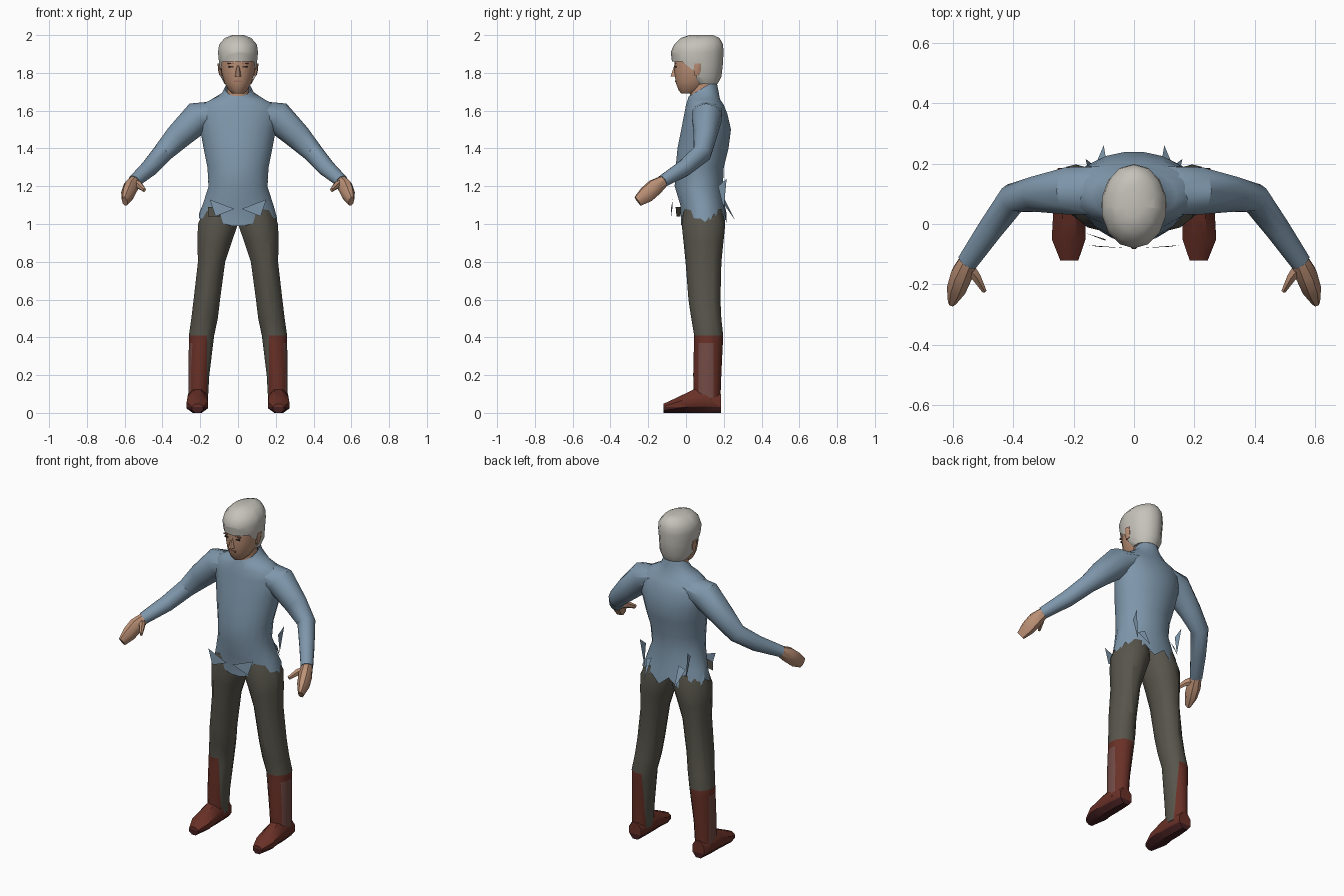
import bpy, bmesh, math
from mathutils import Vector

cube = bpy.data.objects.get("Cube")
if cube:
    bpy.data.objects.remove(cube)


def material(name, *rgb):
    m = bpy.data.materials.new(name)
    m.use_nodes = True
    m.diffuse_color = (*rgb, 1)
    m.node_tree.nodes["Principled BSDF"].inputs["Base Color"].default_value = (*rgb, 1)
    return m


BLUE = material("sweater blue", .21, .31, .41)
OLIVE = material("trouser olive", .095, .09, .07)
RED = material("boot red", .14, .03, .02)
WORN = material("worn boot red", .17, .07, .06)
MAROON = material("sole maroon", .06, .014, .015)
HAIR = material("hair pale grey", .56, .54, .49)
SKIN = material("skin", .50, .28, .18)
DARK = material("eye dark brown", .05, .03, .025)
LIP = material("lip", .33, .15, .11)

made = []


def finish(name, bm, mats, mirror=False):
    bmesh.ops.recalc_face_normals(bm, faces=bm.faces)
    mesh = bpy.data.meshes.new(name)
    bm.to_mesh(mesh)
    bm.free()
    for m in mats:
        mesh.materials.append(m)
    obj = bpy.data.objects.new(name, mesh)
    bpy.context.scene.collection.objects.link(obj)
    if mirror:
        obj.modifiers.new("Mirror", "MIRROR").use_mirror_merge = False
    made.append(obj)
    return obj


def skin_rings(rings, caps=True):
    """Join rings of points into a tube."""
    bm = bmesh.new()
    loops = [[bm.verts.new(p) for p in ring] for ring in rings]
    n = len(loops[0])
    for a, b in zip(loops, loops[1:]):
        for i in range(n):
            j = (i + 1) % n
            bm.faces.new((a[i], a[j], b[j], b[i]))
    if caps:
        bm.faces.new(loops[0])
        bm.faces.new(loops[-1])
    return bm


def oval(centre, u, v, n):
    k = 1 / math.cos(math.pi / n)
    angles = [(i + .5) * math.tau / n for i in range(n)]
    return [Vector(centre) + u * k * math.cos(a) + v * k * math.sin(a) for a in angles]


def column(sections, n=16, caps=True):
    """Sections: height, centre x, front y, back y, half width, tilt."""
    rings = []
    for z, x, front, back, half, *tilt in sections:
        v = Vector((0, (back - front) / 2, 0))
        if tilt:
            v.z = tilt[0] * v.y
        rings.append(oval((x, (front + back) / 2, z), Vector((half, 0, 0)), v, n))
    return skin_rings(rings, caps)


def limb(path, n=10, along=None):
    """Path: x, y, z, horizontal radius, other radius."""
    pts = [Vector(p[:3]) for p in path]
    rings = []
    for i, p in enumerate(path):
        t = along or pts[min(i + 1, len(pts) - 1)] - pts[max(i - 1, 0)]
        u = t.cross(Vector((0, 0, 1))).normalized()
        v = u.cross(t).normalized()
        rings.append(oval(pts[i], u * p[3], v * p[4], n))
    return skin_rings(rings)


def cut(bm, co, normal):
    geom = bm.verts[:] + bm.edges[:] + bm.faces[:]
    bmesh.ops.bisect_plane(bm, geom=geom, plane_co=co, plane_no=normal)


def box(name, centre, size, mat, mirror=False):
    bm = bmesh.new()
    bmesh.ops.create_cube(bm, size=1)
    bmesh.ops.scale(bm, vec=size, verts=bm.verts)
    bmesh.ops.translate(bm, vec=centre, verts=bm.verts)
    return finish(name, bm, [mat], mirror)


# Sweater body with a ragged hem
bm = column([
    (1.03, 0, -.025, .215, .207), (1.1, 0, -.03, .205, .188), (1.2, 0, -.06, .195, .155),
    (1.3, 0, -.055, .2, .162), (1.4, 0, -.045, .225, .182), (1.5, 0, -.025, .238, .2),
    (1.58, 0, -.01, .22, .215), (1.63, 0, .0, .2, .195), (1.66, 0, .01, .18, .14),
    (1.69, 0, .01, .17, .085, .3), (1.72, 0, .015, .16, .068, .6)], 20, False)
hem = [v for v in bm.verts if v.co.z < 1.04]
for i, v in enumerate(hem):
    if v.co.y < .1:
        v.co.z -= .05 * max(0, 1 - abs(v.co.x) / .17)
    else:
        v.co.z += .025 if i % 2 else -.03
finish("sweater_body", bm, [BLUE])

# Sleeves, hands and thumbs
finish("sleeves", limb([
    (.1, .11, 1.6, .08, .05), (.21, .11, 1.565, .078, .082), (.32, .1, 1.46, .058, .066),
    (.4, .085, 1.375, .048, .052), (.47, -.01, 1.295, .042, .044),
    (.55, -.125, 1.225, .034, .032)]), [BLUE], True)
finish("hands", limb([
    (.545, -.115, 1.23, .028, .028), (.568, -.165, 1.195, .036, .042),
    (.585, -.21, 1.155, .032, .042), (.6, -.255, 1.12, .014, .028)], 8), [SKIN], True)
finish("thumbs", limb([
    (.55, -.14, 1.21, .02, .024), (.522, -.175, 1.205, .015, .018),
    (.495, -.222, 1.18, .007, .01)], 6), [SKIN], True)

# Trouser legs, with the outer half of each shin covered by a boot shaft
bm = column([
    (1.08, .09, -.01, .19, .088), (1, .106, -.02, .205, .106), (.9, .125, -.01, .195, .09),
    (.8, .14, 0, .185, .072), (.6, .165, .015, .18, .07), (.5, .177, .03, .185, .07),
    (.41, .193, .045, .195, .067), (.2, .207, .04, .185, .055),
    (.06, .212, .045, .18, .052)], 14)
cut(bm, (.165, 0, 0), (1, 0, 0))
for y in (.065, .145):
    cut(bm, (0, y, 0), (0, 1, 0))
for z in (.08, .37):
    cut(bm, (0, 0, z), (0, 0, 1))
bm.normal_update()
for f in bm.faces:
    c = f.calc_center_median()
    if c.z < .41 and c.x > .165:
        panel = .065 < c.y < .145 and .08 < c.z < .37 and c.x > .22
        f.material_index = 2 if panel else 1
finish("legs", bm, [OLIVE, RED, WORN], True)

# Boot feet with dark toes and soles
bm = limb([
    (.212, .185, .05, .04, .05), (.214, .1, .065, .053, .065), (.214, .04, .062, .053, .062),
    (.216, -.05, .04, .056, .04), (.214, -.12, .024, .03, .024)], 8, Vector((0, -1, 0)))
cut(bm, (0, 0, .03), (0, 0, 1))
for f in bm.faces:
    f.material_index = int(f.calc_center_median().z < .03)
finish("boot_feet", bm, [RED, MAROON], True)

# Neck and face
finish("neck", column([(1.62, 0, .02, .15, .06), (1.78, 0, .02, .15, .058)], 12), [SKIN])
finish("face", column([
    (1.69, 0, -.025, .06, .028), (1.71, 0, -.04, .09, .05), (1.75, 0, -.055, .13, .072),
    (1.8, 0, -.06, .16, .086), (1.85, 0, -.062, .17, .092), (1.91, 0, -.062, .17, .09)], 16),
    [SKIN])
finish("nose", column([(1.78, 0, -.082, -.04, .017), (1.8, 0, -.075, -.04, .013),
                       (1.84, 0, -.062, -.04, .008)], 8), [SKIN])
finish("ears", column([(1.785, .09, .045, .07, .008), (1.815, .096, .04, .08, .01),
                       (1.85, .098, .045, .08, .01)], 8), [SKIN], True)
box("eyes", (.036, -.055, 1.833), (.026, .008, .008), DARK, True)
box("brows", (.037, -.056, 1.85), (.036, .008, .006), LIP, True)
box("mouth", (0, -.055, 1.755), (.044, .008, .009), LIP)

# Hair shell, open around the face
bm = column([
    (1.74, 0, .04, .165, .07), (1.78, 0, -.03, .185, .092), (1.85, 0, -.07, .192, .1),
    (1.91, 0, -.077, .195, .106), (1.95, 0, -.06, .193, .1), (1.985, 0, -.025, .175, .07),
    (2, 0, .02, .14, .03)], 14)
slope = Vector((0, .8, 1)).normalized()
cut(bm, (0, .055, 1.8), slope)
cut(bm, (0, 0, 1.86), (0, 0, 1))
cut(bm, (0, .055, 0), (0, 1, 0))
gone = []
for f in bm.faces:
    c = f.calc_center_median()
    if c.z < 1.86 and c.y < .055 and (c - Vector((0, .055, 1.8))).dot(slope) < 0:
        gone.append(f)
    elif c.z < 1.86 and c.y < -.01:
        gone.append(f)
bmesh.ops.delete(bm, geom=gone, context="FACES")
finish("hair", bm, [HAIR])


# Torn cloth scraps around the waist
def scrap(name, mat, *points):
    bm = bmesh.new()
    bm.faces.new([bm.verts.new(p) for p in points])
    finish(name, bm, [mat])


for side in (-1, 1):
    scrap("front_scrap", BLUE, (side * .02, -.08, 1.08), (side * .15, -.07, 1.13),
          (side * .12, -.075, 1.04))
    scrap("back_scrap", BLUE, (side * .09, .2, 1.14), (side * .13, .19, 1.12),
          (side * .1, .26, 1.02))
    scrap("hip_scrap", BLUE, (side * .15, .17, 1.2), (side * .14, .2, 1.08),
          (side * .16, .215, 1.24))
scrap("belt_patch", OLIVE, (-.16, -.03, 1.09), (-.095, -.055, 1.09),
      (-.095, -.05, 1.04), (-.16, -.03, 1.04))

# Smooth shading with crisp edges
bpy.ops.object.select_all(action="DESELECT")
for obj in made:
    obj.select_set(True)
bpy.context.view_layer.objects.active = made[0]
bpy.ops.object.shade_smooth_by_angle(angle=math.radians(40))
